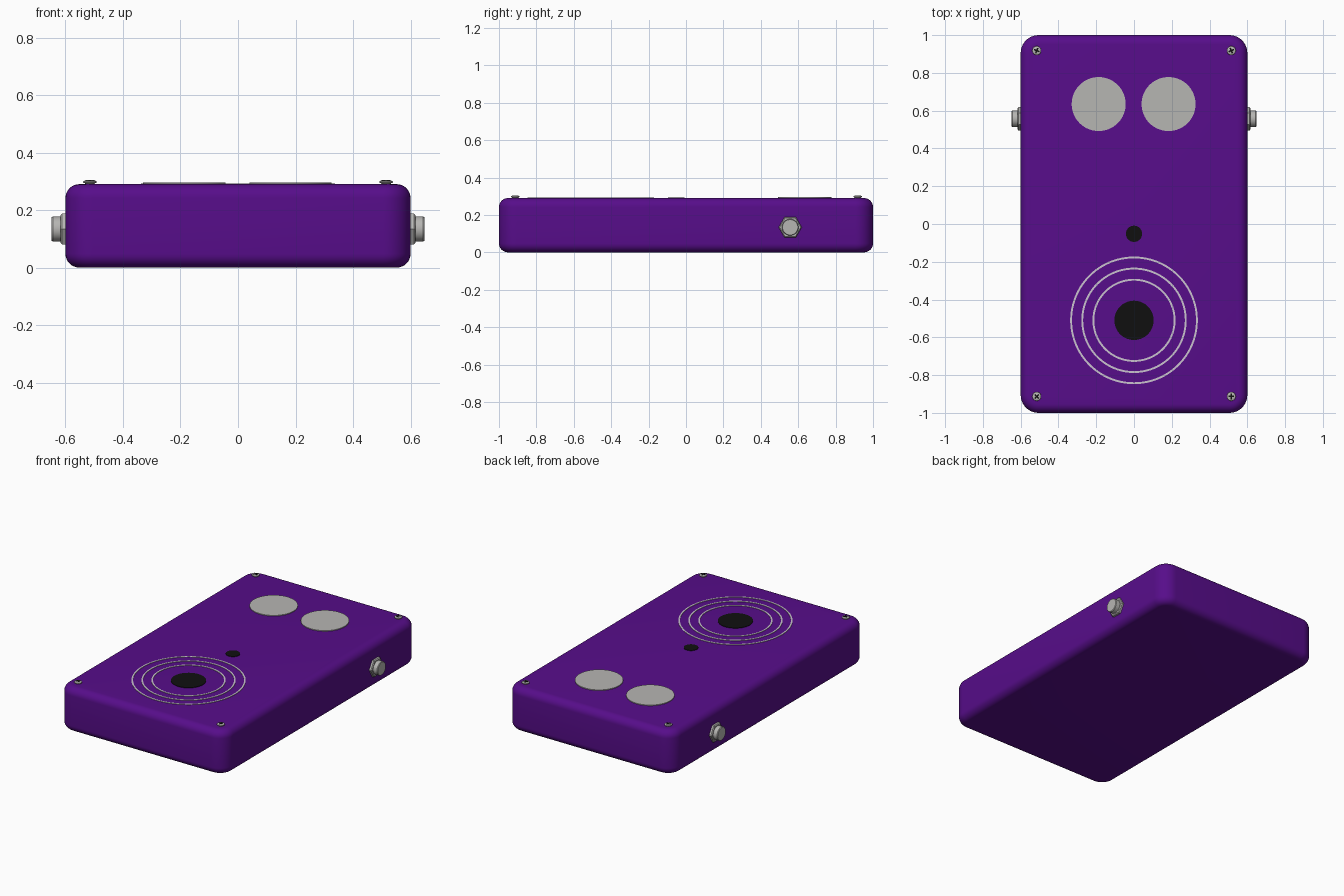
import bpy, bmesh, math
from mathutils import Matrix, Vector

if "Cube" in bpy.data.objects:
    bpy.data.objects.remove(bpy.data.objects["Cube"])

TOP = 0.29


def material(name, rgb):
    m = bpy.data.materials.new(name)
    m.use_nodes = True
    m.diffuse_color = (*rgb, 1)
    m.node_tree.nodes["Principled BSDF"].inputs["Base Color"].default_value = (*rgb, 1)
    return m


PURPLE = material("purple paint", (0.095, 0.004, 0.255))
SILVER = material("silver", (0.47, 0.465, 0.45))
PRINT = material("pale print", (0.6, 0.55, 0.63))
BLACK = material("black", (0.005, 0.005, 0.005))


def finish(name, bm, mats, angle=35):
    bmesh.ops.recalc_face_normals(bm, faces=bm.faces[:])
    mesh = bpy.data.meshes.new(name)
    bm.to_mesh(mesh)
    bm.free()
    obj = bpy.data.objects.new(name, mesh)
    bpy.context.collection.objects.link(obj)
    for m in mats:
        mesh.materials.append(m)
    bpy.ops.object.select_all(action="DESELECT")
    bpy.context.view_layer.objects.active = obj
    obj.select_set(True)
    bpy.ops.object.shade_smooth_by_angle(angle=math.radians(angle))
    return obj


def lathe(name, profile, mat, matrix, sides=64, closed=False):
    """Spin (radius, height) points about local z; caps fill open ends."""
    bm = bmesh.new()
    rings = []
    for r, h in profile:
        rings.append([bm.verts.new((r * math.cos(math.tau * i / sides),
                                    r * math.sin(math.tau * i / sides), h))
                      for i in range(sides)])
    pairs = list(zip(rings, rings[1:]))
    if closed:
        pairs.append((rings[-1], rings[0]))
    else:
        bm.faces.new(rings[0])
        bm.faces.new(rings[-1])
    for a, b in pairs:
        for i in range(sides):
            j = (i + 1) % sides
            bm.faces.new((a[i], a[j], b[j], b[i]))
    bm.transform(matrix)
    return finish(name, bm, [mat])


def disc(name, x, y, r, h, mat):
    lathe(name, [(r, 0), (r, h)], mat, Matrix.Translation((x, y, TOP)))


# Enclosure: rounded vertical corners, then softened top and bottom rims
bm = bmesh.new()
bmesh.ops.create_cube(bm, size=1, matrix=Matrix.Translation((0, 0, TOP / 2))
                      @ Matrix.Diagonal((1.2, 2, TOP, 1)))
upright = [e for e in bm.edges if abs(e.verts[0].co.z - e.verts[1].co.z) > 0.1]
bmesh.ops.bevel(bm, geom=upright, offset=0.095, segments=10, profile=0.5, affect="EDGES")
rim = [e for e in bm.edges if abs(e.verts[0].co.z - e.verts[1].co.z) < 0.001]
bmesh.ops.bevel(bm, geom=rim, offset=0.048, segments=8, profile=0.5, affect="EDGES")
finish("enclosure", bm, [PURPLE])

# Control discs, indicator and foot switch
disc("left_control_disc", 0.183, 0.635, 0.143, 0.005, SILVER)
disc("right_control_disc", -0.187, 0.635, 0.143, 0.005, SILVER)
disc("indicator", 0, -0.052, 0.043, 0.003, BLACK)
disc("foot_switch", 0, -0.51, 0.104, 0.003, BLACK)

# Printed rings around the foot switch
for label, r in (("inner", 0.22), ("middle", 0.279), ("outer", 0.338)):
    lathe(label + "_ring", [(r - 0.01, 0), (r, 0), (r, 0.003), (r - 0.01, 0.003)],
          PRINT, Matrix.Translation((0, -0.51, TOP)), sides=96, closed=True)

# Corner screws with cross slots
turn = 0
for x, side in ((0.515, "left"), (-0.515, "right")):
    for y, end in ((-0.913, "front"), (0.918, "back")):
        place = Matrix.Translation((x, y, TOP)) @ Matrix.Rotation(turn, 4, "Z")
        turn += 0.4
        lathe(f"{end}_{side}_screw",
              [(0.015, -0.003), (0.017, 0.003), (0.024, 0.006), (0.023, 0.010), (0.017, 0.013)],
              SILVER, place, sides=24)
        bm = bmesh.new()
        for size in ((0.03, 0.008), (0.008, 0.03)):
            bmesh.ops.create_cube(bm, size=1, matrix=place
                                  @ Matrix.Translation((0, 0, 0.0135))
                                  @ Matrix.Diagonal((*size, 0.002, 1)))
        finish(f"{end}_{side}_screw_slot", bm, [BLACK])

# Side jacks: hexagonal nut and threaded barrel
for sign, side in ((1, "left"), (-1, "right")):
    place = (Matrix.Translation((sign * 0.598, 0.557, 0.134))
             @ Matrix.Rotation(sign * math.pi / 2, 4, "Y")
             @ Matrix.Rotation(math.pi / 2, 4, "Z"))
    lathe(side + "_jack_nut", [(0.062, 0), (0.062, 0.014), (0.056, 0.019)], SILVER, place, sides=6)
    lathe(side + "_jack_barrel", [(0.044, 0), (0.044, 0.046), (0.041, 0.050)],
          SILVER, place, sides=48)
